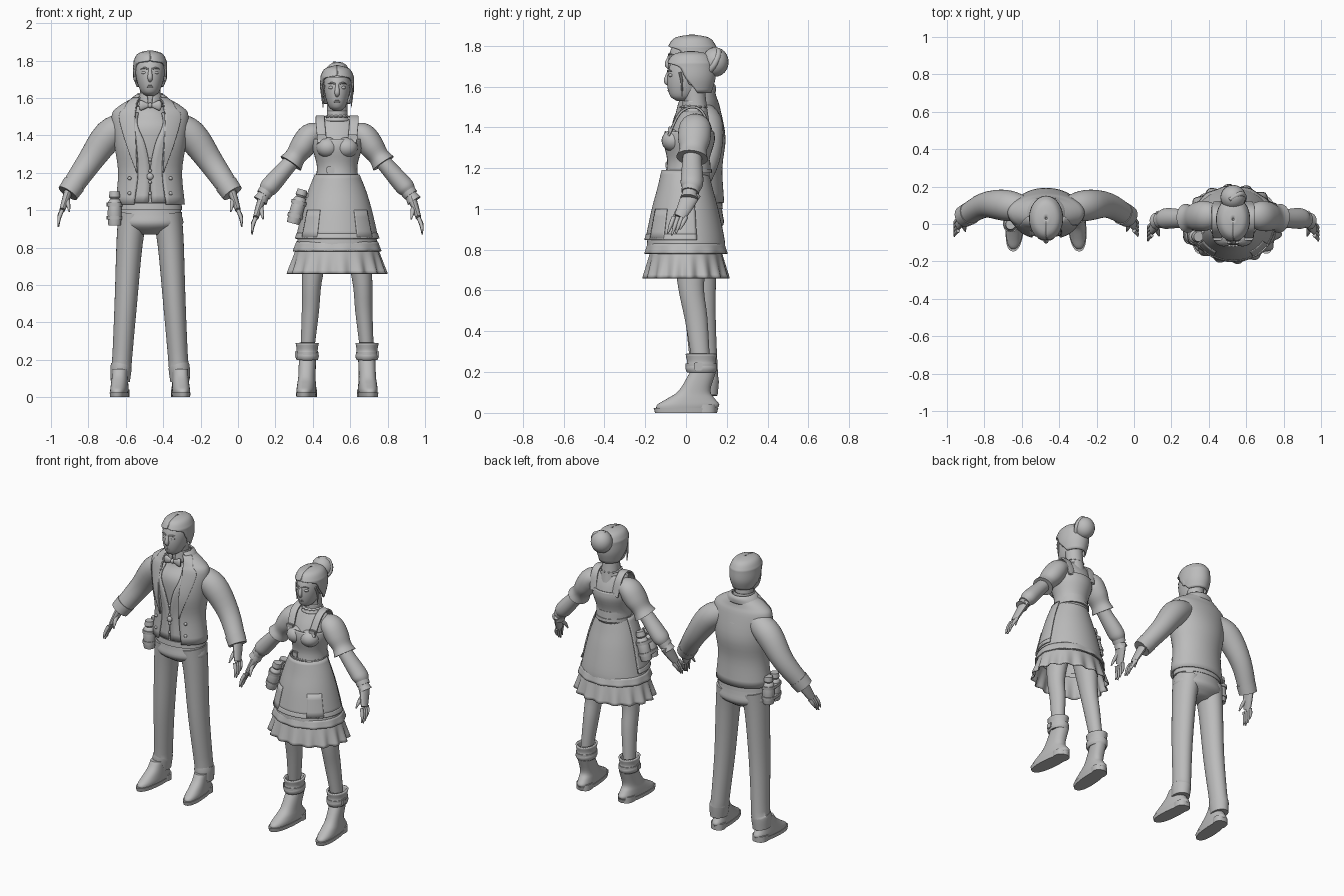
import bpy, bmesh, math
from math import pi, cos, sin
from mathutils import Vector, Matrix

cube = bpy.data.objects.get("Cube")
if cube:
    bpy.data.objects.remove(cube, do_unlink=True)

grey = bpy.data.materials.new("clay grey")
grey.use_nodes = True
grey.diffuse_color = (.5, .5, .5, 1)
grey.node_tree.nodes["Principled BSDF"].inputs["Base Color"].default_value = grey.diffuse_color

FRONT, BACK = -pi / 2, pi / 2
ACROSS, FORWARD = Vector((1, 0, 0)), Vector((0, 1, 0))
figure, origin = "man", Vector()


def finish(name, bm, thick=0):
    """Turn a bmesh into a smooth-shaded part of the current figure."""
    bmesh.ops.recalc_face_normals(bm, faces=bm.faces)
    mesh = bpy.data.meshes.new(name)
    bm.to_mesh(mesh)
    bm.free()
    mesh.materials.append(grey)
    part = bpy.data.objects.new(figure + "_" + name, mesh)
    bpy.context.collection.objects.link(part)
    part.location = origin
    bpy.ops.object.select_all(action='DESELECT')
    part.select_set(True)
    bpy.context.view_layer.objects.active = part
    bpy.ops.object.shade_smooth_by_angle(angle=math.radians(40))
    if thick:
        modifier = part.modifiers.new("thickness", 'SOLIDIFY')
        modifier.thickness, modifier.offset = thick, 0


def sides(name, pair):
    return [(1, "left_" + name), (-1, "right_" + name)] if pair else [(1, name)]


def spline(keys, steps):
    keys = [Vector(key) for key in keys]
    keys = [keys[0] * 2 - keys[1]] + keys + [keys[-1] * 2 - keys[-2]]
    points = []
    for a, b, c, d in zip(keys, keys[1:], keys[2:], keys[3:]):
        for i in range(steps):
            t = i / steps
            points.append(b + (c - a) * t / 2 + (a * 2 - b * 5 + c * 4 - d) * t * t / 2
                          + (b * 3 - a - c * 3 + d) * t ** 3 / 2)
    return points + [keys[-2]]


def skin(name, keys, arcs=None, count=32, steps=4, along=None, pair=False, face=FRONT,
         pleats=0, ripple=0, square=1, thick=0, turn=0):
    """Skin elliptical rings; arcs leave an opening around the facing direction."""
    if arcs:
        keys = [tuple(key) + tuple(arc) for key, arc in zip(keys, arcs)]
    rings = spline(keys, steps)
    for side, label in sides(name, pair):
        bm = bmesh.new()
        rows = []
        for i, ring in enumerate(rings):
            centre, u, v = Vector(ring[:3]), ACROSS, FORWARD
            if along:
                after, before = rings[min(i + 1, len(rings) - 1)], rings[max(i - 1, 0)]
                tangent = (Vector(after[:3]) - Vector(before[:3])).normalized()
                v = (along - tangent * along.dot(tangent)).normalized()
                u = v.cross(tangent)
            start, end = (max(ring[5], 0), ring[6]) if arcs else (0, 2 * pi)
            row = []
            for j in range(count + 1 if arcs else count):
                angle = face + start + (end - start) * j / count
                swell = 1 + ripple * sin(pleats * angle) * i / len(rings)
                across = math.copysign(abs(cos(angle)) ** square, cos(angle))
                ahead = math.copysign(abs(sin(angle)) ** square, sin(angle))
                p = centre + u * ring[3] * swell * across + v * ring[4] * swell * ahead
                row.append(bm.verts.new((side * (p.x - turn * p.y), p.y, p.z)))
            rows.append(row)
        for low, high in zip(rows, rows[1:]):
            for j in range(count):
                k = (j + 1) % len(low)
                bm.faces.new((low[j], low[k], high[k], high[j]))
        if not thick:
            bm.faces.new(rows[0])
            bm.faces.new(rows[-1])
        finish(label, bm, thick)


def column(name, profile, x=0, y=0, depth=1, lean=0, gaps=None, widths=None, **options):
    """Upright part from (height, radius[, depth ratio]) steps."""
    keys = []
    for z, radius, *own in profile:
        ratio = own[0] if own else depth
        keys.append((x, y + lean * (z - profile[0][0]), z, radius, radius * ratio))
    arcs = None
    if gaps and widths:
        arcs = [(gap, gap + width) for gap, width in zip(gaps, widths)]
    elif gaps:
        arcs = [(gap, 2 * pi - gap) for gap in gaps]
    skin(name, keys, arcs, **options)


def limb(name, points, radii, depth=1, along=FORWARD, **options):
    keys = [(*point, r, r * depth) for point, r in zip(points, radii)]
    skin(name, keys, along=along, **options)


def grow(profile, extra):
    return [(z, radius + extra, *own) for z, radius, *own in profile]


def solid(name, place, size, pair=False, rounded=True):
    """Ellipsoid, or a bevelled block, mirrored when paired."""
    for side, label in sides(name, pair):
        bm = bmesh.new()
        matrix = Matrix.LocRotScale(Vector((place[0] * side, *place[1:])), None, Vector(size))
        if rounded:
            bmesh.ops.create_uvsphere(bm, u_segments=20, v_segments=12, radius=1, matrix=matrix)
        else:
            bmesh.ops.create_cube(bm, size=2, matrix=matrix)
            bmesh.ops.bevel(bm, geom=bm.edges[:], offset=min(size) / 2, segments=2, affect='EDGES')
        finish(label, bm)


def hands(wrist):
    wrist = Vector(wrist)
    knuckles = wrist + Vector((.03, -.045, -.09))
    limb("palm", [wrist - (knuckles - wrist) / 3, wrist.lerp(knuckles, .4), knuckles], (.024, .02, .015),
         depth=1.9, pair=True, count=16)
    for i, finger in enumerate(("index", "middle", "ring", "little")):
        root = knuckles + FORWARD * (.02 * i - .03)
        tip = root + Vector((.02, -.03, (-.08, -.09, -.08, -.06)[i]))
        bend = root.lerp(tip, .5) + ACROSS * .006
        limb(finger + "_finger", [root, bend, tip], (.011, .01, .004), pair=True, count=10)
    root = wrist.lerp(knuckles, .2)
    tip = root + Vector((-.015, -.07, -.08))
    limb("thumb", [root, root.lerp(tip, .5) - FORWARD * .01, tip], (.015, .012, .004), pair=True, count=10)


def head(width, hairline):
    skull = [(1.61, .02), (1.635, .05), (1.7, .073), (1.77, .08), (1.82, .065), (1.845, .01)]
    column("skull", [(z, r * width, 1.3 / width) for z, r in skull], y=-.015, lean=.25)
    column("neck", [(1.5, .06), (1.6, .055), (1.68, .055)], y=.06, lean=-.1)
    column("hair", [(hairline, .07), (1.72, .085), (1.78, .085), (1.8, .082), (1.835, .06), (1.85, .005)],
           y=.03, depth=1.35, gaps=(1.9, 1.35, 1, 0, 0, 0), thick=.01)
    limb("nose", [(0, -.08, 1.75), (0, -.09, 1.71), (0, -.08, 1.69)], (.008, .014, .009), count=14)
    solid("eye", (.03, -.068, 1.735), (.016, .013, .009), pair=True)
    limb("brow", [(.01, -.085, 1.755), (.03, -.08, 1.76), (.05, -.065, 1.755)], (.004, .005, .002),
         pair=True, count=8)
    for lip, z in (("upper", 1.67), ("lower", 1.66)):
        solid(lip + "_lip", (0, -.074, z), (.02, .011, .006))
    solid("ear", (.08 * width, .03, 1.72), (.011, .02, .033), pair=True)


def bottles(x, y, z, tilt):
    profile = [(-.09, .03), (-.08, .036), (.03, .036), (.05, .022), (.06, .03), (.09, .026)]
    for place, shift in (("front", -.033), ("rear", .033)):
        limb(place + "_hip_bottle", [(x + tilt * h, y + shift, z + h) for h, r in profile],
             [r for h, r in profile], steps=2, count=18)
    for place, h in (("lower", -.05), ("upper", .02)):
        limb(place + "_bottle_strap", [(x + tilt * k, y, z + k) for k in (h - .01, h + .01)],
             (.042, .042), depth=1.75, square=.7, steps=1)
    solid("bottle_hanger", (x + .03, y, z + .06), (.025, .025, .025), rounded=False)


def shoes(x, size, top):
    fit = dict(x=x, pair=True, turn=.08, square=.85)
    upper = [(.015, .045, 3), (.04, .047, 3), (.07, .045, 2.4), (.11, .042, 1.7), (top, .042, 1.4)]
    column("shoe", [(z, r * size, d) for z, r, d in upper], lean=.45, **fit)
    column("sole", [(0, .047 * size), (.025, .049 * size)], depth=3, steps=1, **fit)
    column("heel", [(0, .046 * size), (.04, .046 * size)], y=.1, steps=1, **fit)


# Man: head, shirt and waistcoat
man, woman = Vector((-.47, 0, 0)), Vector((.53, 0, 0))
origin = man
head(1, 1.66)
torso = [(1.04, .15), (1.2, .145), (1.35, .165), (1.45, .16), (1.52, .1), (1.57, .06, 1)]
column("shirt", torso, y=.055, depth=.7)
column("waistcoat", grow(torso[:-1], .01), y=.055, depth=.7, gaps=(.05, 0, .15, .4, .6), thick=.008)
for i, height in enumerate(("lowest", "lower", "upper", "top")):
    solid(height + "_waistcoat_button", (0, -.058, 1.09 + .06 * i), (.009, .008, .009))
solid("watch_fob", (0, -.06, 1.18), (.018, .012, .018))

# Tail-less open jacket with lapels and sleeves
jacket = [(1.03, .18), (1.2, .165), (1.35, .185), (1.5, .2, .5), (1.55, .165, .5), (1.6, .08, .9)]
opening = (.5, .4, .4, .4, .45, .7)
column("jacket", jacket, y=.055, lean=.01, depth=.7, gaps=opening, count=48, thick=.012)
column("lapel", grow(jacket[1:], .01), y=.055, lean=.01, depth=.7, gaps=opening[1:],
       widths=(.02, .3, .5, .4, .7), count=12, pair=True, thick=.008)
column("jacket_collar", [(1.57, .115, .7), (1.6, .09, .9), (1.615, .07, 1)], y=.06,
       gaps=(1.1, .9, .8), thick=.01)
for row, z in (("lower", 1.09), ("upper", 1.17)):
    solid(row + "_jacket_button", (.11, -.045, z), (.01, .01, .01), pair=True)
shoulder, upper_arm, elbow, wrist = (.12, .08, 1.46), (.22, .1, 1.4), (.33, .1, 1.25), (.44, .04, 1.09)
limb("jacket_sleeve", [shoulder, upper_arm, elbow, wrist], (.07, .083, .067, .055), pair=True)
limb("cuff", [Vector(wrist).lerp(Vector(elbow), t) for t in (.3, 0)], (.062, .058), pair=True, steps=2)
hands(wrist)

# Shirt collar and bow tie
column("shirt_collar", [(1.555, .07), (1.6, .066), (1.625, .064)], y=.05, gaps=(.15, .2, .35), thick=.007)
limb("bow_wing", [(0, -.024, 1.56), (.02, -.026, 1.56), (.045, -.024, 1.56), (.056, -.02, 1.56)],
     (.008, .015, .027, .024), depth=.5, pair=True, count=16)
solid("bow_knot", (0, -.028, 1.56), (.012, .014, .015))

# Trousers, shoes and hip pouch
column("trouser_seat", [(1.07, .15), (.98, .168), (.92, .172), (.87, .08)], y=.065, depth=.68)
column("waistband", [(1, .172), (1.035, .168)], y=.06, depth=.7, steps=1)
limb("trouser_leg", [(.09, .065, .98), (.11, .065, .82), (.13, .07, .5), (.15, .09, .2), (.155, .09, .16), (.16, .09, .085)],
     (.08, .07, .06, .053, .057, .052), depth=1.25, pair=True)
shoes(.165, 1, .15)
bottles(-.19, .03, 1.01, 0)

# Woman: head, bun and headband, on the same skull lowered to her height
figure, origin = "woman", woman + Vector((0, -.005, -.08))
head(.9, 1.65)
column("headband", [(1.79, .088), (1.815, .08)], y=.03, depth=1.3, steps=2)
origin = woman
solid("hair_bun", (0, .143, 1.72), (.068, .066, .072))
solid("hair_tie", (0, .1, 1.715), (.045, .03, .045))
limb("bun_wrap", [(.03, .1, 1.66), (.06, .14, 1.71), (.035, .16, 1.77), (-.02, .13, 1.785)],
     (.014, .015, .014, .01), count=12)
limb("side_lock", [(.07, -.03, 1.67), (.08, -.02, 1.62), (.075, -.02, 1.55)], (.007, .006, .002),
     pair=True, count=8)

# Bodice, bib, straps and ruffled collar
bodice = [(1.16, .1), (1.24, .095), (1.33, .118), (1.4, .12, .8), (1.46, .11, .6), (1.49, .055), (1.54, .045)]
column("bodice", bodice, y=.01, lean=.08, depth=.95)
column("bib", grow(bodice[:3], .01) + [(1.38, .13, .9)], y=.008, lean=.04, depth=.95, thick=.008)
solid("bib_bust", (.05, -.06, 1.335), (.062, .06, .055), pair=True)
column("collar", [(1.475, .065), (1.5, .052), (1.53, .05)], y=.037, thick=.008)
column("collar_ruffle", [(1.508, .05), (1.498, .064)], y=.037, pleats=14, ripple=.12, count=84, thick=.005)
limb("shoulder_strap", [(.08, -.085, 1.36), (.09, -.03, 1.47), (.09, .04, 1.5), (.09, .09, 1.46), (.08, .115, 1.36)],
     [.007] * 5, depth=3.5, along=ACROSS, square=.5, pair=True, count=16)
solid("strap_buckle", (.083, -.08, 1.39), (.025, .008, .014), pair=True, rounded=False)

# Puffed sleeves and hands
limb("puff_sleeve", [(.08, .05, 1.42), (.14, .045, 1.4), (.185, .04, 1.34), (.222, .035, 1.288), (.248, .03, 1.25)],
     (.045, .066, .067, .056, .066), depth=1.18, pair=True)
limb("lower_sleeve", [(.2, .035, 1.31), (.27, .03, 1.23), (.34, .03, 1.15), (.37, .027, 1.115), (.39, .02, 1.085), (.412, .015, 1.05)],
     (.04, .044, .05, .048, .033, .04), depth=1.1, pair=True)
limb("wrist_band", [(.38, .024, 1.1), (.395, .02, 1.08)], (.041, .039), depth=1.1, pair=True, steps=1)
hands((.405, .015, 1.05))

# Belt, skirt, apron and pleated ruffle
column("belt", [(1.185, .108), (1.24, .104)], y=.014, steps=2)
column("belt_edge", [(1.175, .114), (1.195, .112)], y=.014, steps=1)
solid("belt_buckle", (-.035, -.09, 1.215), (.022, .01, .018), rounded=False)
skirt = [(1.19, .106, 1), (1.1, .142), (1, .172), (.85, .207), (.78, .222, .85)]
apron = grow(skirt[:-1], .01)
column("skirt", skirt, depth=.9, count=48, thick=.006)
column("apron", apron, depth=.9, face=BACK, gaps=[1.3] * 4, count=48, thick=.008)
column("apron_hem", [(.875, .213), (.848, .222)], depth=.9, face=BACK, gaps=(1.3, 1.3), count=48, thick=.01)
column("apron_pocket", grow(apron[2:], .006), depth=.9, gaps=(.5, .5), widths=(.5, .5), count=12,
       pair=True, thick=.006)
column("skirt_hem", [(.83, .215), (.78, .232)], depth=.86, pleats=12, ripple=.02, count=96, thick=.008)
column("skirt_ruffle", [(.8, .215), (.73, .236), (.66, .257)], depth=.79, pleats=16, ripple=.055,
       count=128, thick=.006)
bottles(-.21, -.035, 1.02, .28)

# Legs and cuffed boots
limb("leg", [(.11, .02, .84), (.135, .025, .62), (.143, .05, .46), (.16, .075, .24)], (.075, .053, .046, .036),
     depth=1.2, pair=True)
shoes(.165, 1.08, .2)
boot = dict(x=.16, y=.075, depth=1.28, pair=True)
column("boot_cuff", [(.2, .05), (.22, .056), (.25, .05), (.29, .056)], thick=.012, **boot)
column("boot_strap", [(.215, .06), (.242, .06)], steps=1, **boot)
solid("boot_buckle", (.218, .06, .228), (.007, .02, .019), pair=True, rounded=False)
